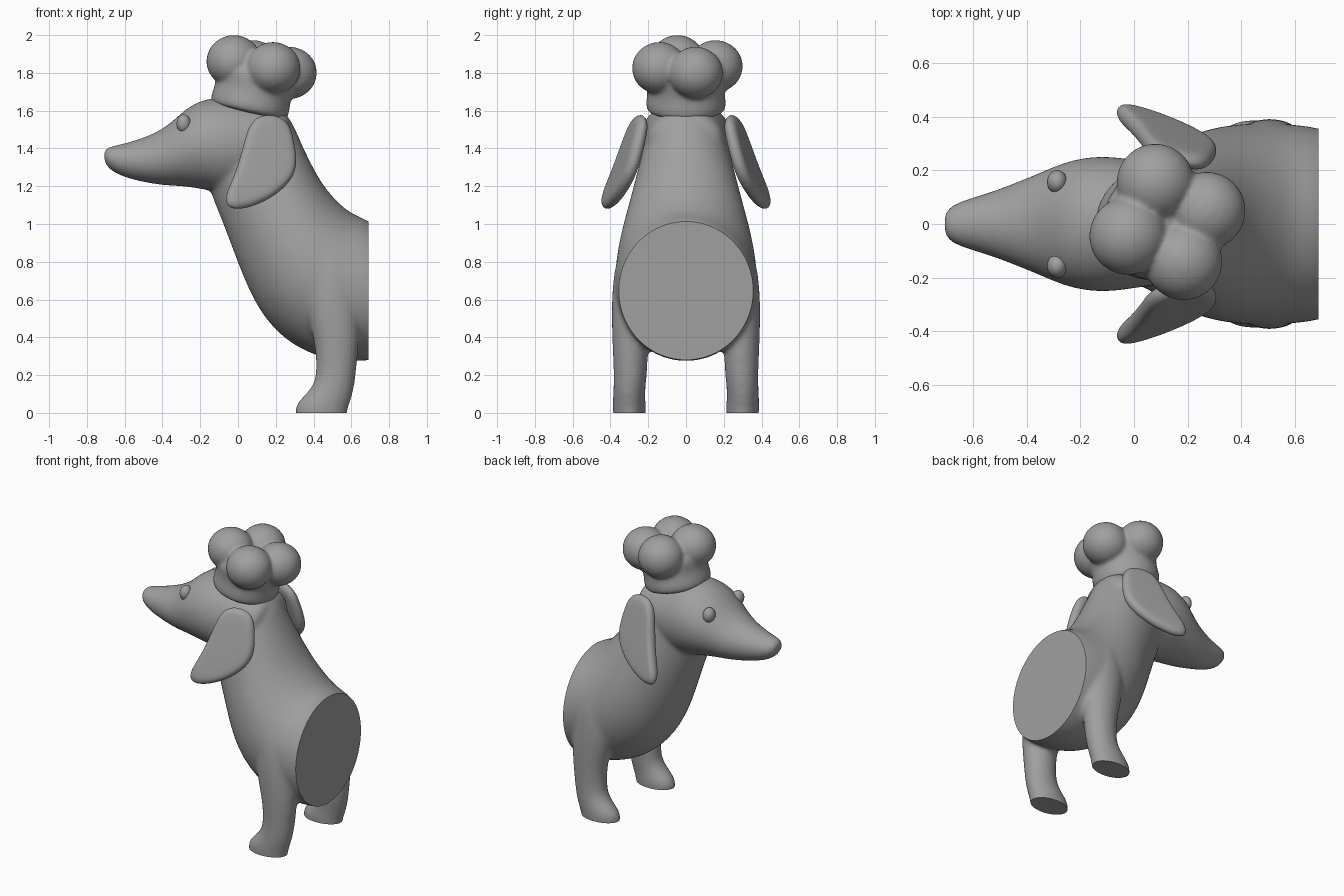
import bpy, bmesh, math
from mathutils import Vector, Matrix

cube = bpy.data.objects.get("Cube")
if cube:
    bpy.data.objects.remove(cube, do_unlink=True)

grey = bpy.data.materials.new("clay grey")
grey.use_nodes = True
colour = (0.35, 0.35, 0.35, 1)
grey.diffuse_color = colour
grey.node_tree.nodes["Principled BSDF"].inputs["Base Color"].default_value = colour


def ring(p, q, w, y=0, n=20):
    """Ellipse spanning points p and q in the side plane, with half width w."""
    a, b = Vector((p[0], y, p[1])), Vector((q[0], y, q[1]))
    side = Vector((0, w, 0))
    angles = [math.tau * i / n for i in range(n)]
    return [(a + b) / 2 + (a - b) / 2 * math.cos(t) + side * math.sin(t) for t in angles]


def loft(bm, rings):
    """Skin a closed tube through rings of equal length."""
    rows = [[bm.verts.new(v) for v in r] for r in rings]
    n = len(rows[0])
    for r, s in zip(rows, rows[1:]):
        for i in range(n):
            j = (i + 1) % n
            bm.faces.new((r[i], r[j], s[j], s[i]))
    bm.faces.new(rows[0][::-1])
    bm.faces.new(rows[-1])


def finish(bm, name, subdiv=0, voxel=0, smooth=0, cuts=()):
    """Make an object, apply its modifiers, trim it with planes and shade it."""
    bmesh.ops.recalc_face_normals(bm, faces=bm.faces)
    mesh = bpy.data.meshes.new(name)
    bm.to_mesh(mesh)
    bm.free()
    obj = bpy.data.objects.new(name, mesh)
    bpy.context.collection.objects.link(obj)
    if subdiv:
        obj.modifiers.new("Subdivision", 'SUBSURF').levels = subdiv
    if voxel:
        m = obj.modifiers.new("Fuse", 'REMESH')
        m.mode, m.voxel_size = 'VOXEL', voxel
    if smooth:
        m = obj.modifiers.new("Soften", 'SMOOTH')
        m.factor, m.iterations = 0.5, smooth
    bpy.context.view_layer.objects.active = obj
    for m in list(obj.modifiers):
        bpy.ops.object.modifier_apply(modifier=m.name)
    mesh = obj.data
    if cuts:
        bm = bmesh.new()
        bm.from_mesh(mesh)
        for co, no in cuts:
            geom = bm.verts[:] + bm.edges[:] + bm.faces[:]
            bmesh.ops.bisect_plane(bm, geom=geom, plane_co=co, plane_no=no, clear_outer=True)
            edges = [e for e in bm.edges if e.is_boundary]
            bmesh.ops.holes_fill(bm, edges=edges, sides=0)
        bmesh.ops.recalc_face_normals(bm, faces=bm.faces)
        bm.to_mesh(mesh)
        bm.free()
    mesh.materials.clear()
    mesh.materials.append(grey)
    mesh.shade_smooth()
    mesh.set_sharp_from_angle(angle=math.radians(50))
    return obj


# Body, head and legs fused into one soft form
bm = bmesh.new()
torso = [  # back point, belly point, half width
    ((.76, .97), (.76, .29), .34), ((.72, 1.0), (.72, .28), .355),
    ((.67, 1.035), (.66, .265), .37), ((.60, 1.06), (.45, .275), .385),
    ((.53, 1.12), (.25, .37), .38), ((.45, 1.21), (.10, .54), .36),
    ((.38, 1.34), (0, .78), .31), ((.32, 1.47), (-.08, 1.0), .265),
    ((.28, 1.57), (-.14, 1.14), .235), ((.20, 1.62), (-.16, 1.22), .22),
    ((.12, 1.62), (-.15, 1.3), .18)]
loft(bm, [ring(*r) for r in torso])

head = [  # position along the muzzle, top, bottom, half width
    (-.71, 1.39, 1.34, .03), (-.695, 1.405, 1.30, .065), (-.64, 1.42, 1.26, .09),
    (-.55, 1.44, 1.23, .115), (-.42, 1.49, 1.205, .165), (-.34, 1.55, 1.2, .2),
    (-.27, 1.62, 1.195, .23), (-.18, 1.665, 1.18, .255), (-.08, 1.675, 1.16, .257),
    (.02, 1.665, 1.16, .24), (.14, 1.635, 1.2, .225), (.24, 1.6, 1.3, .2), (.28, 1.56, 1.4, .14)]
loft(bm, [ring((x, top), (x, low), w) for x, top, low, w in head])

leg = [  # height, toe side, heel side, inner and outer width limits
    (-.06, .32, .57, .22, .38), (-.02, .305, .575, .215, .385), (.03, .30, .585, .21, .39),
    (.07, .325, .60, .215, .388), (.13, .39, .615, .215, .385), (.2, .415, .625, .205, .383),
    (.35, .41, .64, .20, .39), (.5, .37, .65, .18, .395), (.65, .34, .65, .15, .393),
    (.8, .35, .62, .12, .375), (.9, .4, .58, .12, .33)]
for s in (-1, 1):
    loft(bm, [ring((x0, z), (x1, z), (y1 - y0) / 2, s * (y0 + y1) / 2)
              for z, x0, x1, y0, y1 in leg])
finish(bm, "body", 2, .014, 8, [((.69, 0, 0), (1, 0, 0)), ((0, 0, 0), (0, 0, -1))])

# Floppy ears hanging outwards
outline = [(.07, 1.59), (.26, 1.575), (.295, 1.45), (.32, 1.29), (.25, 1.19), (.14, 1.115),
           (.02, 1.075), (-.06, 1.085), (-.07, 1.15), (-.02, 1.25), (.03, 1.41)]
normal = Vector((.263, 1, .293)).normalized()
centre = Vector((.13, 0, 1.32))
for side, s in (("left", -1), ("right", 1)):
    bm = bmesh.new()
    rings = []
    for depth, size in ((-1, .7), (-.85, .93), (0, 1.03), (.85, .93), (1, .7)):
        row = []
        for x, z in outline:
            x, z = centre.x + (x - centre.x) * size, centre.z + (z - centre.z) * size
            v = Vector((x, .24 - .263 * (x - .15) - .293 * (z - 1.57), z))
            v += normal * depth * .038
            row.append((v.x, v.y * s, v.z))
        rings.append(row)
    loft(bm, rings)
    finish(bm, side + "_ear", 3)

# Eyes
for side, s in (("left", -1), ("right", 1)):
    bm = bmesh.new()
    place = Matrix.Translation((-.287, s * .157, 1.53))
    bmesh.ops.create_uvsphere(bm, u_segments=24, v_segments=16, radius=1,
                              matrix=place @ Matrix.Diagonal((.038, .044, .05, 1)))
    finish(bm, side + "_eye")

# Puffy chef hat, leaning backwards
bm = bmesh.new()
base, axis, across = Vector((.06, 1.615)), Vector((.22, .975)), Vector((.975, -.22))
band = [(-.03, .195), (-.01, .212), (.03, .215), (.08, .207), (.13, .212),
        (.18, .225), (.23, .19), (.28, .1)]
loft(bm, [ring(base + axis * t + across * r, base + axis * t - across * r, r)
          for t, r in band])
for x, y, z in ((.08, .155, 1.835), (.272, .05, 1.8), (.185, -.14, 1.825), (-.022, -.045, 1.862)):
    bmesh.ops.create_icosphere(bm, subdivisions=3, radius=.148,
                               matrix=Matrix.Translation((x, y, z)) @ Matrix.Diagonal((1, 1, .95, 1)))
finish(bm, "chef_hat", 1, .011, 6)
